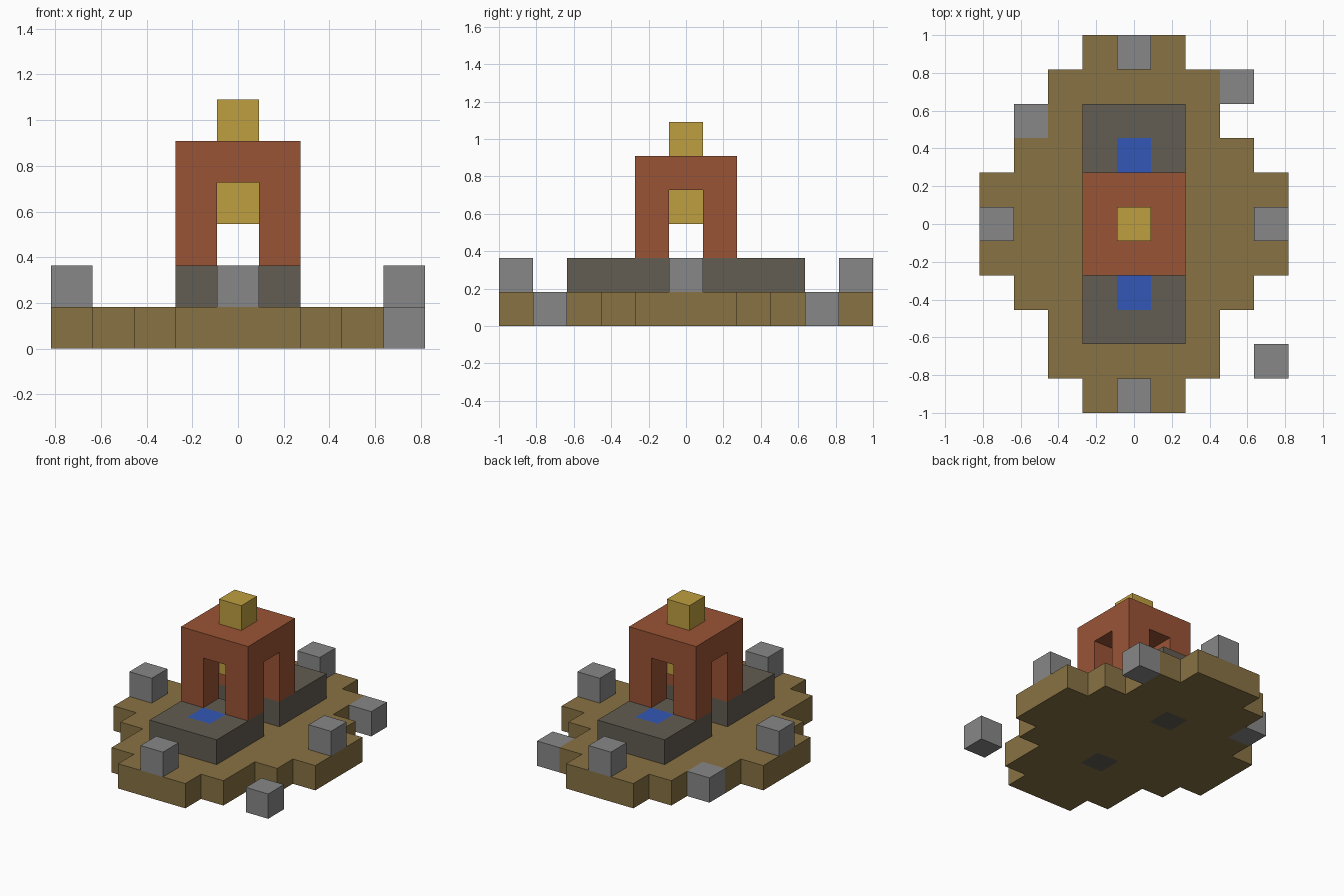
import bpy
import bmesh
from mathutils import Vector

U = 2 / 11  # edge length of one block

cube = bpy.data.objects.get("Cube")
if cube:
    bpy.data.objects.remove(cube, do_unlink=True)


def linear(c):
    c /= 255
    return c / 12.92 if c <= 0.04045 else ((c + 0.055) / 1.055) ** 2.4


def material(name, *rgb):
    m = bpy.data.materials.new(name)
    col = [linear(c) for c in rgb] + [1]
    m.use_nodes = True
    m.diffuse_color = col
    m.node_tree.nodes["Principled BSDF"].inputs["Base Color"].default_value = col
    return m


earth = material("earth_brown", 136, 114, 67)
stone = material("light_stone", 135, 135, 135)
slate = material("dark_stone", 98, 93, 82)
brick = material("red_brick", 154, 84, 54)
gold = material("gold", 191, 159, 64)
water = material("water_blue", 50, 87, 182)

AXES = [Vector(v) for v in ((1, 0, 0), (0, 1, 0), (0, 0, 1))]


def blocks(name, cells, mat):
    """One welded shell around a set of grid cells (x, y, layer)."""
    cells = set(cells)
    bm = bmesh.new()
    for cell in cells:
        centre = Vector(cell) + AXES[2] / 2
        for i, n in enumerate(AXES):
            a, b = AXES[i - 2], AXES[i - 1]
            for s in (-1, 1):
                if tuple(int(c) for c in Vector(cell) + s * n) in cells:
                    continue
                ring = [(-a - b), (a - b), (a + b), (b - a)]
                if s < 0:
                    ring.reverse()
                bm.faces.new([bm.verts.new((centre + (s * n + r) / 2) * U) for r in ring])
    bmesh.ops.remove_doubles(bm, verts=bm.verts, dist=0.001)
    mesh = bpy.data.meshes.new(name)
    bm.to_mesh(mesh)
    bm.free()
    mesh.materials.append(mat)
    obj = bpy.data.objects.new(name, mesh)
    bpy.context.collection.objects.link(obj)
    return obj


def span(n):
    return range(-n, n + 1)


# Stepped island, with half widths per row outwards from the middle
half_width = [4, 4, 3, 2, 2, 1]
pools = [(0, -2), (0, 2)]
blocks("island_base", [(x, y, 0) for y in span(5) for x in span(half_width[abs(y)])
                       if (x, y) not in pools], earth)

# Dark platform halves on either side of a cross passage
for side, label in ((-1, "front"), (1, "back")):
    blocks(label + "_platform", [(x, side * y, 1) for x in span(1) for y in (1, 2, 3)
                                 if (x, y) != (0, 2)], slate)
    blocks(label + "_pool", [(0, side * 2, 1)], water)
    blocks(label + "_pool_bed", [(0, side * 2, 0)], slate)

# Tower with four corner legs and a square roof
legs = [(x, y, z) for x in (-1, 1) for y in (-1, 1) for z in (2, 3)]
roof = [(x, y, 4) for x in span(1) for y in span(1)]
blocks("tower", legs + roof, brick)
blocks("hanging_lamp", [(0, 0, 3)], gold)
blocks("roof_finial", [(0, 0, 5)], gold)

# Marker stones on the four ends of the island
for label, x, y in (("front", 0, -5), ("back", 0, 5), ("left", 4, 0), ("right", -4, 0)):
    blocks(label + "_marker_stone", [(x, y, 1)], stone)

# Loose stones around the island
for i, (x, y) in enumerate(((4, -4), (3, 4), (-3, 3))):
    blocks(f"loose_stone_{i + 1}", [(x, y, 0)], stone)
